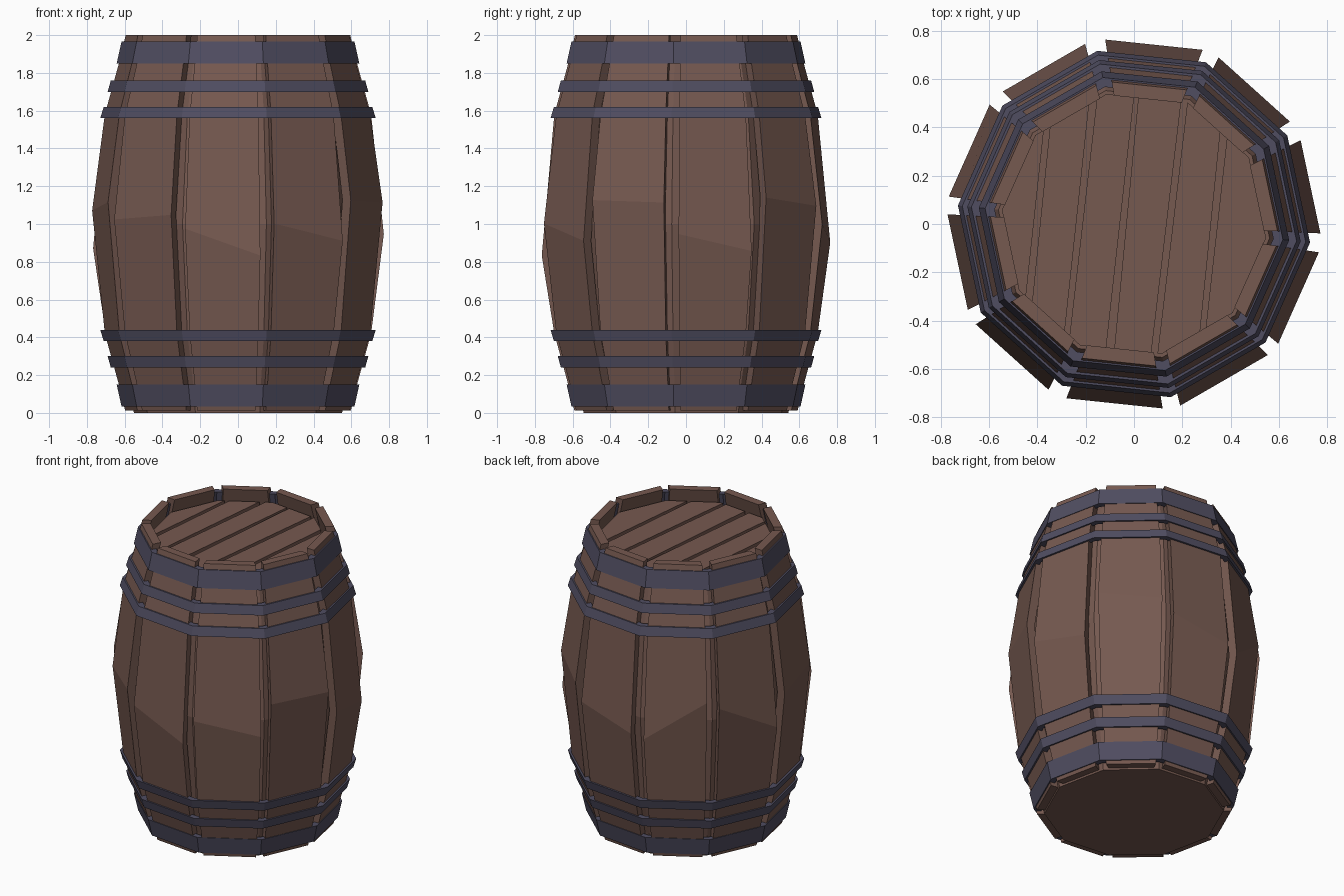
import bpy, bmesh, random
from math import sin, cos, tan, radians
from mathutils import Vector

if "Cube" in bpy.data.objects:
    bpy.data.objects.remove(bpy.data.objects["Cube"])

random.seed(4)
N = 10
START = radians(-6)            # angle of the first gap between staves
STEP = radians(36)


def material(name, rgb):
    m = bpy.data.materials.new(name)
    m.diffuse_color = (*rgb, 1)
    m.use_nodes = True
    m.node_tree.nodes["Principled BSDF"].inputs["Base Color"].default_value = m.diffuse_color
    return m


WOOD = material("wood", (0.18, 0.10, 0.08))
IRON = material("iron", (0.08, 0.075, 0.12))


def finish(bm, name, mat):
    bmesh.ops.recalc_face_normals(bm, faces=bm.faces)
    me = bpy.data.meshes.new(name)
    bm.to_mesh(me)
    bm.free()
    ob = bpy.data.objects.new(name, me)
    me.materials.append(mat)
    bpy.context.collection.objects.link(ob)
    return ob


def loft(rings, closed=False):
    """Bridge equal-length rings of points; cap the ends unless closed."""
    bm = bmesh.new()
    vs = [[bm.verts.new(p) for p in r] for r in rings]
    n = len(vs[0])
    pairs = list(zip(vs, vs[1:])) + ([(vs[-1], vs[0])] if closed else [])
    for a, b in pairs:
        for i in range(n):
            j = (i + 1) % n
            bm.faces.new((a[i], a[j], b[j], b[i]))
    if not closed:
        bm.faces.new(vs[0])
        bm.faces.new(vs[-1])
    return bm


def decagon(r, z):
    return [(r * cos(START + i * STEP), r * sin(START + i * STEP), z) for i in range(N)]


# Stave profile: (height, distance of the flat outer face from the axis)
PROFILE = [(0.012, 0.578), (0.15, 0.61), (0.42, 0.682), (1.0, 0.747),
           (1.58, 0.682), (1.85, 0.61), (2.0, 0.575)]
THICK = 0.055

# Staves: flat bowed planks with an uneven crease at mid height
for k in range(N):
    a = START + (k + 0.5) * STEP
    out, side = Vector((cos(a), sin(a), 0)), Vector((-sin(a), cos(a), 0))
    h0, h1 = [radians(random.uniform(14.6, 15.8)) for _ in range(2)]
    d0, d1 = [random.uniform(-0.2, 0.17) for _ in range(2)]
    rings = []
    for z, f in PROFILE:
        mid = z == 1.0
        ring = []
        for r, h, d in ((f, -h0, d0), (f, h1, d1), (f - THICK, h1, d1), (f - THICK, -h0, d0)):
            ring.append(out * r + side * r * tan(h) + Vector((0, 0, z + (d if mid else 0))))
        rings.append(ring)
    finish(loft(rings), f"stave_{k + 1}", WOOD)

# Inner body closing the gaps between staves and forming the base
LID_Z = 1.92
core = [(0.0, 0.53), (0.15, 0.557), (0.42, 0.63), (1.0, 0.69), (1.58, 0.63),
        (1.85, 0.557), (LID_Z - 0.03, 0.54)]
finish(loft([decagon((f - 0.003) / cos(STEP / 2), z) for z, f in core]), "inner_body", WOOD)

# Lid planks: slices of a ten-sided disc with narrow grooves between
edges = [-0.6, -0.40, -0.225, -0.045, 0.147, 0.33, 0.6]
for k, (u0, u1) in enumerate(zip(edges, edges[1:])):
    bm = loft([decagon(0.55, LID_Z - 0.04), decagon(0.55, LID_Z)])
    for u, s in ((u0 + 0.013, -1), (u1 - 0.013, 1)):
        t = START + random.uniform(-0.015, 0.015)
        n = Vector((cos(t), sin(t), 0))
        bmesh.ops.bisect_plane(bm, geom=bm.verts[:] + bm.edges[:] + bm.faces[:],
                               plane_co=n * u, plane_no=n * s, clear_outer=True)
        bmesh.ops.holes_fill(bm, edges=bm.edges[:])
    finish(bm, f"lid_plank_{k + 1}", WOOD)

# Iron hoops: (z near the end, z towards the middle, corner radii), mirrored top and bottom
HOOPS = [(0.035, 0.15, 0.62, 0.646), (0.24, 0.30, 0.677, 0.694), (0.38, 0.44, 0.715, 0.733)]
for end in ("bottom", "top"):
    for k, (z0, z1, r0, r1) in enumerate(HOOPS):
        if end == "top":
            z0, z1 = 2 - z0, 2 - z1
        rings = [decagon(r0, z0), decagon(r1, z1), decagon(r1 - 0.04, z1), decagon(r0 - 0.04, z0)]
        finish(loft(rings, closed=True), f"{end}_hoop_{k + 1}", IRON)
